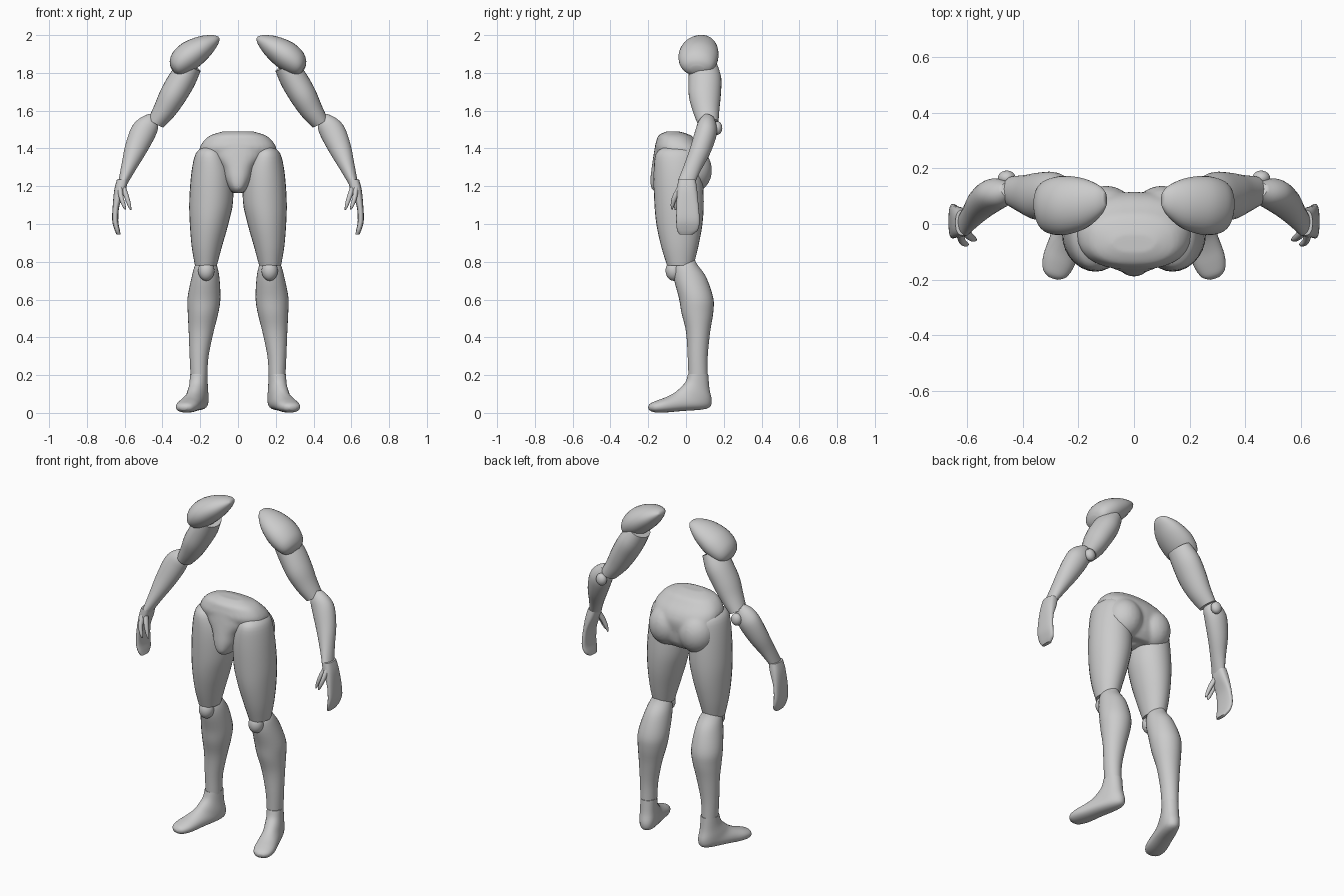
import bpy, bmesh, math
from mathutils import Vector

SIDES, STEPS = 28, 4


def smooth_rows(rows):
    """Catmull-Rom interpolation of the cross-section rows."""
    out = []
    for i in range(len(rows) - 1):
        p0, p1, p2 = rows[max(i - 1, 0)], rows[i], rows[i + 1]
        p3 = rows[min(i + 2, len(rows) - 1)]
        for s in range(STEPS):
            t = s / STEPS
            out.append([0.5 * (2 * b + (c - a) * t + (2 * a - 5 * b + 4 * c - d) * t * t
                               + (3 * b - a - 3 * c + d) * t ** 3)
                        for a, b, c, d in zip(p0, p1, p2, p3)])
    return out + [list(rows[-1])]


def power(v, p):
    return math.copysign(abs(v) ** (2 / p), v)


def skin(bm, rings, p):
    """Bridge (centre, u, v) superelliptic rings into a closed tube."""
    loops = []
    for c, u, v in rings:
        loops.append([bm.verts.new(c + u * power(math.cos(a), p) + v * power(math.sin(a), p))
                      for a in (2 * math.pi * k / SIDES for k in range(SIDES))])
    for a, b in zip(loops, loops[1:]):
        for k in range(SIDES):
            n = (k + 1) % SIDES
            bm.faces.new((a[k], a[n], b[n], b[k]))
    bm.faces.new(loops[0][::-1])
    bm.faces.new(loops[-1])


def tube(bm, axis, rows, p=2.0):
    """rows: x, y, z, half width, half depth; sections square to axis."""
    d = Vector(axis).normalized()
    u = Vector((0, 1, 0)).cross(d).normalized()
    v = d.cross(u)
    skin(bm, [(Vector(r[:3]), u * r[3], v * r[4]) for r in smooth_rows(rows)], p)


def ball(bm, centre, radii):
    vs = bmesh.ops.create_uvsphere(bm, u_segments=24, v_segments=16, radius=1)["verts"]
    bmesh.ops.scale(bm, vec=radii, verts=vs)
    bmesh.ops.translate(bm, vec=centre, verts=vs)


def finish(name, bm, blend=False):
    bmesh.ops.recalc_face_normals(bm, faces=bm.faces)
    me = bpy.data.meshes.new(name)
    bm.to_mesh(me)
    bm.free()
    ob = bpy.data.objects.new(name, me)
    bpy.context.collection.objects.link(ob)
    bpy.ops.object.select_all(action='DESELECT')
    ob.select_set(True)
    bpy.context.view_layer.objects.active = ob
    bpy.ops.object.shade_smooth_by_angle(angle=math.radians(50))
    if blend:
        m = ob.modifiers.new("blend", 'REMESH')
        m.mode, m.voxel_size, m.use_smooth_shade = 'VOXEL', 0.01, True
        s = ob.modifiers.new("soften", 'SMOOTH')
        s.factor, s.iterations = 0.5, 6
    else:
        ob.modifiers.new("mirror", 'MIRROR').use_axis[0] = True


def limb(name, axis, rows, p=2.0):
    bm = bmesh.new()
    tube(bm, axis, rows, p)
    finish(name, bm)


def cap(name, centre, radii):
    bm = bmesh.new()
    ball(bm, centre, radii)
    finish(name, bm)


# shoulder pads and arms
limb("shoulder", (.24, -.02, -.14), [
    (.102, .09, 1.985, .010, .025), (.125, .085, 1.973, .032, .055),
    (.18, .075, 1.94, .060, .090), (.25, .067, 1.895, .076, .106),
    (.305, .062, 1.855, .070, .098), (.335, .06, 1.828, .050, .075),
    (.347, .06, 1.817, .022, .035)])
limb("upper_arm", (.16, .03, -.28), [
    (.25, .09, 1.84, .060, .075), (.295, .10, 1.765, .072, .087),
    (.345, .10, 1.68, .071, .085), (.39, .107, 1.60, .060, .070),
    (.435, .117, 1.535, .046, .055)])
cap("elbow", (.457, .165, 1.508), (.032, .027, .036))
limb("forearm", (.16, -.12, -.33), [
    (.452, .122, 1.568, .028, .028), (.475, .115, 1.53, .057, .050),
    (.505, .105, 1.48, .067, .058), (.545, .075, 1.39, .058, .055),
    (.58, .035, 1.30, .040, .047), (.61, .0, 1.22, .025, .044)])

# hands with thumb and first finger
limb("hand", (0, 0, -1), [
    (.611, .005, 1.235, .030, .046), (.625, .006, 1.18, .030, .053),
    (.645, .008, 1.10, .018, .058), (.650, .010, 1.02, .016, .062),
    (.640, .008, .97, .014, .056), (.632, .0, .945, .011, .035)], 2.8)
limb("thumb", (-.04, -.03, -.12), [
    (.61, -.02, 1.20, .014, .018), (.592, -.042, 1.15, .013, .015),
    (.577, -.053, 1.105, .010, .011), (.568, -.057, 1.075, .004, .004)])
limb("finger", (-.02, -.05, -.1), [
    (.625, -.03, 1.19, .015, .018), (.618, -.06, 1.14, .012, .014),
    (.605, -.072, 1.10, .010, .010), (.597, -.074, 1.078, .004, .004)])

# pelvis: hip block, crotch and buttocks blended into one skin
bm = bmesh.new()
tube(bm, (0, 0, 1), [
    (0, -.07, 1.49, .08, .035), (0, -.06, 1.470, .145, .085),
    (0, -.05, 1.44, .182, .107), (0, -.035, 1.40, .204, .130),
    (0, -.015, 1.35, .203, .130), (0, .0, 1.29, .18, .110),
    (0, .01, 1.22, .15, .090), (0, .01, 1.175, .10, .060)], 2.4)
tube(bm, (0, 0, 1), [
    (0, -.05, 1.41, .16, .115), (0, -.055, 1.36, .145, .118),
    (0, -.06, 1.30, .095, .122), (0, -.065, 1.24, .075, .124),
    (0, -.07, 1.19, .05, .115), (0, -.07, 1.163, .028, .085)], 2.3)
for s in (-1, 1):
    ball(bm, (s * .1, .03, 1.285), (.108, .108, .122))
finish("pelvis", bm, blend=True)

# legs
limb("thigh", (0, 0, 1), [
    (.15, -.05, 1.405, .040, .070), (.147, -.047, 1.37, .078, .113),
    (.139, -.043, 1.27, .108, .128), (.142, -.037, 1.12, .116, .131),
    (.153, -.035, 1.0, .102, .122), (.165, -.033, .88, .080, .098),
    (.17, -.03, .78, .058, .070)])
cap("knee", (.168, -.065, .753), (.043, .043, .054))
limb("shin", (0, 0, 1), [
    (.17, .01, .815, .028, .035), (.17, .0, .785, .056, .060),
    (.172, .02, .72, .073, .086), (.18, .053, .61, .087, .091),
    (.185, .06, .53, .081, .084), (.195, .064, .43, .066, .064),
    (.206, .062, .30, .050, .053), (.207, .064, .19, .044, .051)])

# feet: each row holds instep y, z, sole y, z and half width; toes splay outward
foot = smooth_rows([
    (.013, .205, .115, .205, .045), (.0, .165, .122, .125, .046),
    (-.03, .132, .134, .06, .050), (-.06, .107, .108, .022, .052),
    (-.10, .085, -.02, .010, .057), (-.145, .068, -.115, .002, .059),
    (-.182, .052, -.170, .004, .045), (-.196, .036, -.193, .016, .018)])
rings = []
for y0, z0, y1, z1, w in foot:
    a = Vector((.228 - .32 * y0, y0, z0))
    b = Vector((.228 - .32 * y1, y1, z1))
    rings.append(((a + b) / 2, Vector((.95, .31, 0)) * w, (a - b) / 2))
bm = bmesh.new()
skin(bm, rings, 2.2)
finish("foot", bm)
